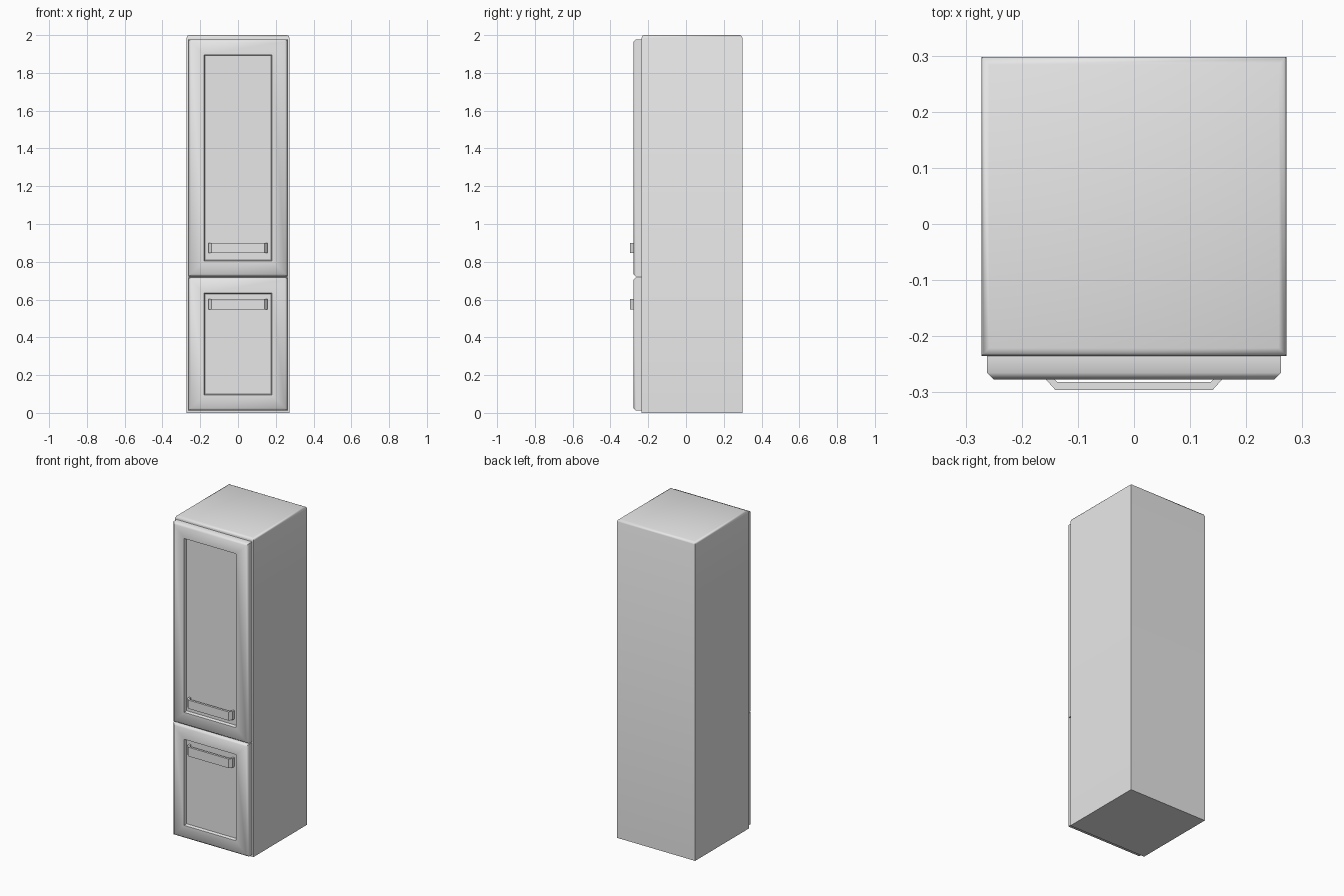
import bpy, bmesh, math

cube = bpy.data.objects.get("Cube")
if cube:
    bpy.data.objects.remove(cube, do_unlink=True)

grey = bpy.data.materials.new("light_grey")
grey.use_nodes = True
GREY = (0.8, 0.8, 0.8, 1)
grey.diffuse_color = GREY
grey.node_tree.nodes["Principled BSDF"].inputs["Base Color"].default_value = GREY


def finish(name, bm, smooth=None):
    """Turn a bmesh into a named grey object."""
    bmesh.ops.recalc_face_normals(bm, faces=bm.faces)
    mesh = bpy.data.meshes.new(name)
    bm.to_mesh(mesh)
    bm.free()
    obj = bpy.data.objects.new(name, mesh)
    mesh.materials.append(grey)
    bpy.context.collection.objects.link(obj)
    if smooth:
        bpy.ops.object.select_all(action='DESELECT')
        obj.select_set(True)
        bpy.context.view_layer.objects.active = obj
        bpy.ops.object.shade_smooth_by_angle(angle=math.radians(smooth))
    return obj


def cabinet_body():
    """Tall box with softened top edges."""
    bm = bmesh.new()
    bmesh.ops.create_cube(bm, size=1)
    for v in bm.verts:
        v.co.x *= 0.544
        v.co.y = v.co.y * 0.533 + 0.0315
        v.co.z = (v.co.z + 0.5) * 2
    top = [e for e in bm.edges if all(v.co.z > 1 for v in e.verts)]
    bmesh.ops.bevel(bm, geom=top, offset=0.014, segments=2, profile=0.5, affect='EDGES')
    finish("cabinet_body", bm, 50)


def door(name, z0, z1):
    """Chamfered frame around a recessed panel, from nested rectangles."""
    steps = [(0, -0.235), (0, -0.265), (0.012, -0.277),
             (0.082, -0.277), (0.087, -0.259)]
    bm = bmesh.new()
    rings = []
    for inset, y in steps:
        x, lo, hi = 0.262 - inset, z0 + inset, z1 - inset
        rings.append([bm.verts.new(p) for p in
                      ((-x, y, lo), (x, y, lo), (x, y, hi), (-x, y, hi))])
    for a, b in zip(rings, rings[1:]):
        for i in range(4):
            j = (i + 1) % 4
            bm.faces.new((a[i], a[j], b[j], b[i]))
    bm.faces.new(rings[0])
    bm.faces.new(rings[-1])
    finish(name, bm, 50)


def handle(name, z0, z1):
    """Flat band bent into a shallow bracket with chamfered corners."""
    outer = [(0.157, -0.258), (0.157, -0.277), (0.14, -0.296)]
    inner = [(0.146, -0.258), (0.146, -0.272), (0.136, -0.282)]
    half = list(zip(outer, inner))
    path = half + [((-a[0], a[1]), (-b[0], b[1])) for a, b in reversed(half)]
    bm = bmesh.new()
    rings = [[bm.verts.new((*p, z)) for p, z in
              ((a, z0), (a, z1), (b, z1), (b, z0))] for a, b in path]
    for r, s in zip(rings, rings[1:]):
        for i in range(4):
            j = (i + 1) % 4
            bm.faces.new((r[i], r[j], s[j], s[i]))
    bm.faces.new(rings[0])
    bm.faces.new(rings[-1])
    finish(name, bm)


cabinet_body()
door("upper_door", 0.722, 1.978)
door("lower_door", 0.012, 0.717)
handle("upper_handle", 0.846, 0.9)
handle("lower_handle", 0.547, 0.604)
